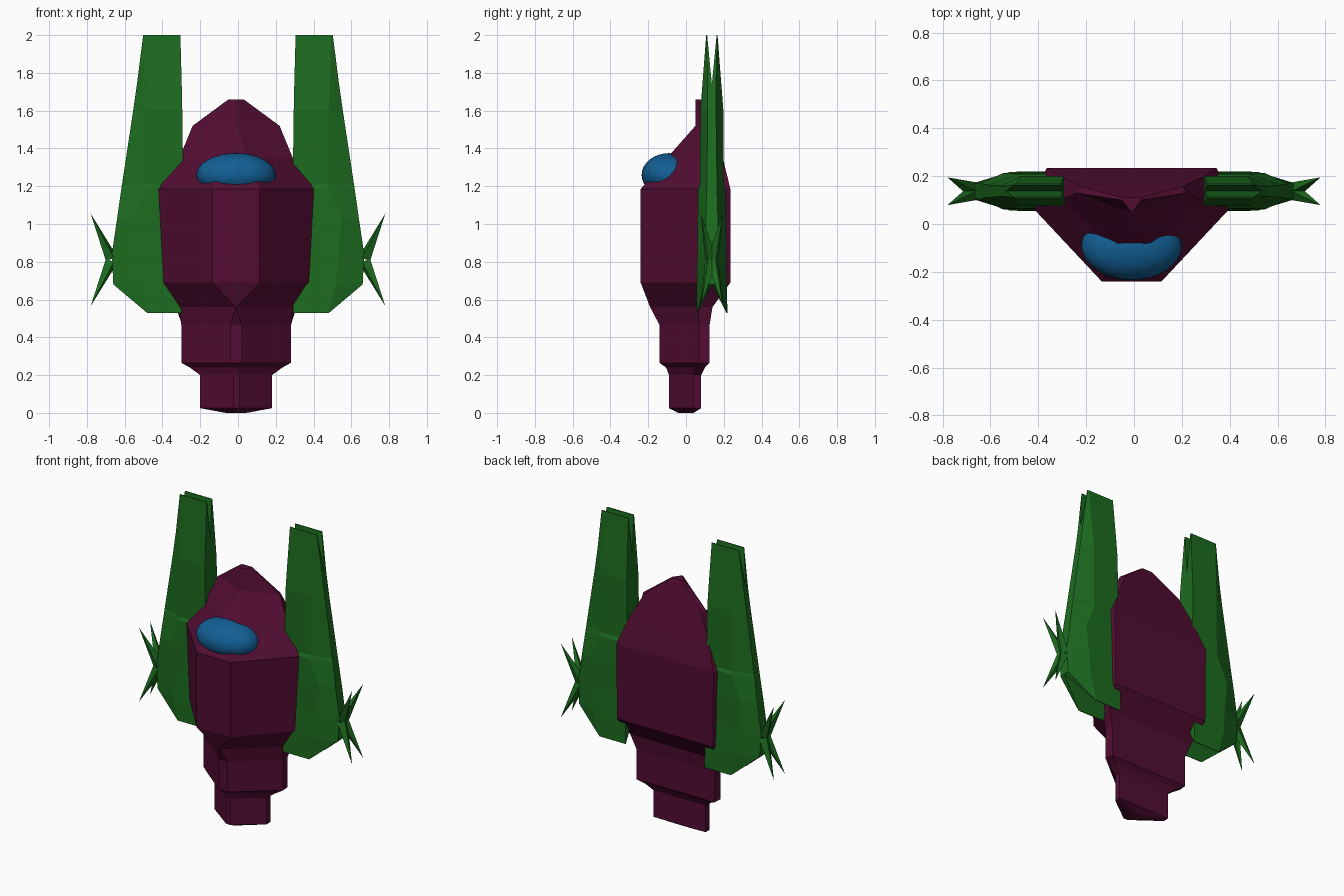
import bpy, bmesh, math
from mathutils import Vector

if "Cube" in bpy.data.objects:
    bpy.data.objects.remove(bpy.data.objects["Cube"])

def material(name, rgb):
    m = bpy.data.materials.new(name)
    m.diffuse_color = (*rgb, 1)
    m.use_nodes = True
    m.node_tree.nodes["Principled BSDF"].inputs["Base Color"].default_value = m.diffuse_color
    return m

PURPLE = material("purple", (0.085, 0.004, 0.032))
GREEN = material("green", (0.012, 0.15, 0.014))
BLUE = material("blue", (0.006, 0.115, 0.30))

def finish(bm, name, mat):
    bmesh.ops.remove_doubles(bm, verts=bm.verts, dist=0.0005)
    bmesh.ops.dissolve_degenerate(bm, edges=bm.edges, dist=0.0005)
    bmesh.ops.recalc_face_normals(bm, faces=bm.faces)
    me = bpy.data.meshes.new(name)
    bm.to_mesh(me)
    bm.free()
    me.materials.append(mat)
    ob = bpy.data.objects.new(name, me)
    bpy.context.collection.objects.link(ob)
    return ob

def loft(bm, rings, skip=lambda i, k: False):
    """Skin closed rings of equal length and cap both ends."""
    vs = [[bm.verts.new(p) for p in r] for r in rings]
    n = len(rings[0])
    for i in range(len(vs) - 1):
        for k in range(n):
            if not skip(i, k):
                j = (k + 1) % n
                bm.faces.new((vs[i][k], vs[i][j], vs[i + 1][j], vs[i + 1][k]))
    bm.faces.new(vs[0])
    bm.faces.new(vs[-1])

# Hull: six-sided rings (z, back half width, back y, side half width, side y,
# front half width, front y)
HULL = [
    (0.00, .05, .04, .055, .01, .01, -.04),
    (0.025, .19, .08, .19, .04, .015, -.09),
    (0.20, .19, .08, .19, .04, .015, -.09),
    (0.24, .24, .10, .245, .05, .002, -.105),
    (0.265, .285, .125, .29, .07, .03, -.14),
    (0.465, .285, .125, .29, .07, .03, -.14),
    (0.56, .32, .14, .30, .06, .002, -.19),
    (0.69, .35, .235, .405, .08, .125, -.24),
    (1.185, .355, .235, .425, .08, .125, -.24),
    (1.35, .295, .195, .30, .10, .065, -.10),
    (1.52, .21, .155, .23, .13, .002, .05),
    (1.66, .035, .11, .04, .10, .002, .05),
]
bm = bmesh.new()
CX = -0.01
loft(bm, [[(CX - bx, by, z), (CX - sx, sy, z), (CX - fx, fy, z),
           (CX + fx, fy, z), (CX + sx, sy, z), (CX + bx, by, z)]
          for z, bx, by, sx, sy, fx, fy in HULL])
finish(bm, "hull", PURPLE)

# Cockpit canopy
bm = bmesh.new()
bmesh.ops.create_uvsphere(bm, u_segments=32, v_segments=16, radius=1)
for v in bm.verts:
    v.co = Vector((-0.01 + v.co.x * .21, -.09 + v.co.y * .145, 1.26 + v.co.z * .115))
canopy = finish(bm, "canopy", BLUE)
for p in canopy.data.polygons:
    p.use_smooth = True

# Wings: twin blades joined at the middle plane, split at top and bottom
# (z, inner x, ridge x, outer x, face y, outer y, middle y)
MID = 0.137
BLADE = [
    (0.53, .29, .48, .482, .055, .057, .06),
    (0.68, .29, .52, .66, .057, .10, MID),
    (0.84, .29, .53, .668, .06, .105, MID),
    (1.03, .29, .55, .64, .062, .105, MID),
    (1.19, .29, .48, .617, .065, .11, MID),
    (1.21, .29, .48, .614, .074, .11, MID),
    (1.60, .295, .48, .555, .076, .115, MID),
    (1.74, .298, .485, .535, .087, .115, MID),
    (2.00, .305, .495, .502, .107, .109, .112),
]

def wing(name, side):
    bm = bmesh.new()
    for s in (1, -1):
        def P(x, y, z):
            return (side * x, MID + s * (y - MID), z)
        rings = [[P(xi, yf, z), P(xm, yf, z), P(xo, yo, z), P(xo, yc, z), P(xi, yc, z)]
                 for z, xi, xm, xo, yf, yo, yc in BLADE]
        # leave out the hidden wall between the blades
        loft(bm, rings, lambda i, k: k == 3 and 1 <= i < len(BLADE) - 2)
    bmesh.ops.remove_doubles(bm, verts=bm.verts, dist=0.0005)
    # Star of four spikes on the outer edge
    for sy in (-1, 1):
        for sz in (-1, 1):
            tip = Vector((side * .78, MID + sy * .058, .81 + sz * .245))
            base = Vector((side * .672, MID + sy * .006, .81 + sz * .01))
            d = tip - base
            r = bmesh.ops.create_cone(bm, cap_ends=True, segments=4, radius1=.034,
                                      radius2=0, depth=d.length)
            M = d.to_track_quat('Z', 'Y').to_matrix()
            for v in r["verts"]:
                v.co = M @ v.co + (base + tip) / 2
    finish(bm, name, GREEN)

wing("wing_right", 1)
wing("wing_left", -1)
